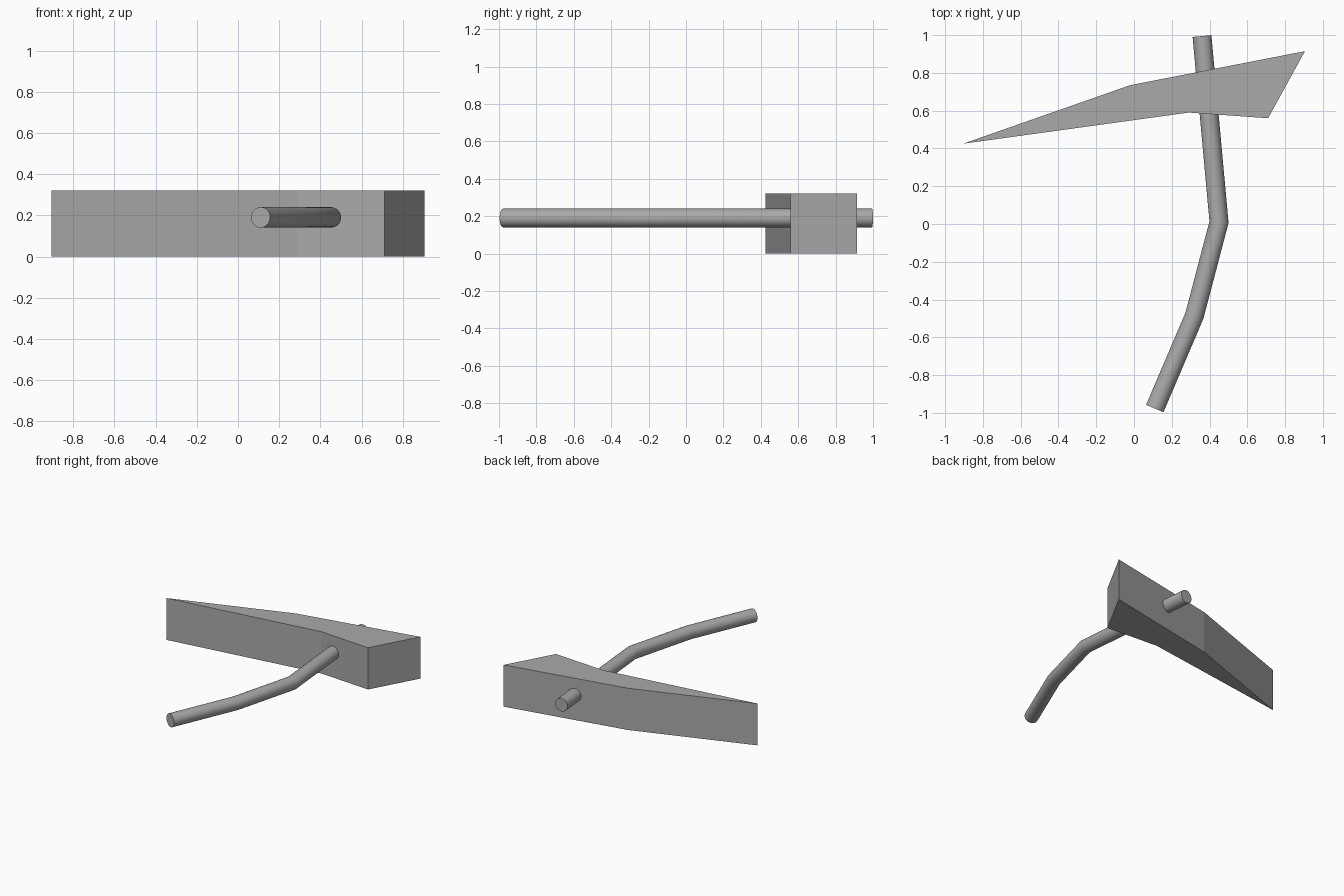
import bpy, bmesh, math
from mathutils import Vector

cube = bpy.data.objects.get("Cube")
if cube:
    bpy.data.objects.remove(cube, do_unlink=True)

grey = bpy.data.materials.new("mid_grey")
grey.use_nodes = True
colour = (0.4, 0.4, 0.4, 1)
grey.diffuse_color = colour
for node in grey.node_tree.nodes:
    if node.type == 'BSDF_PRINCIPLED':
        node.inputs["Base Color"].default_value = colour


def make_object(name, bm):
    bmesh.ops.recalc_face_normals(bm, faces=bm.faces)
    mesh = bpy.data.meshes.new(name)
    bm.to_mesh(mesh)
    bm.free()
    mesh.materials.append(grey)
    obj = bpy.data.objects.new(name, mesh)
    bpy.context.collection.objects.link(obj)
    return obj


# Head: flat-sided blade extruded straight up
HEAD_HEIGHT = 0.32
outline = [(-0.905, 0.425), (0.29, 0.59), (0.71, 0.56), (0.905, 0.915), (-0.02, 0.735)]
bm = bmesh.new()
base = bm.faces.new([bm.verts.new((x, y, 0)) for x, y in outline])
top = bmesh.ops.extrude_face_region(bm, geom=[base], use_keep_orig=True)["geom"]
bmesh.ops.translate(bm, vec=(0, 0, HEAD_HEIGHT),
                    verts=[g for g in top if isinstance(g, bmesh.types.BMVert)])
make_object("pick_head", bm)

# Handle: round bar with mitred bends, swept along a path
RADIUS, SIDES, HANDLE_Z = 0.05, 32, 0.19
path = [Vector((x, y, HANDLE_Z)) for x, y in
        [(0.36, 0.995), (0.45, 0.01), (0.32, -0.485), (0.11, -0.977)]]
steps = [(b - a).normalized() for a, b in zip(path, path[1:])]
up = Vector((0, 0, 1))
bm = bmesh.new()
rings = []
for i, point in enumerate(path):
    before, after = steps[max(i - 1, 0)], steps[min(i, len(steps) - 1)]
    tangent = (before + after).normalized()
    side = tangent.cross(up) / tangent.dot(after)
    ring = []
    for k in range(SIDES):
        a = math.tau * k / SIDES
        ring.append(bm.verts.new(point + RADIUS * (side * math.cos(a) + up * math.sin(a))))
    rings.append(ring)
for lower, upper in zip(rings, rings[1:]):
    for k in range(SIDES):
        n = (k + 1) % SIDES
        bm.faces.new((lower[k], lower[n], upper[n], upper[k]))
bm.faces.new(rings[0])
bm.faces.new(rings[-1])
handle = make_object("bent_handle", bm)

bpy.ops.object.select_all(action='DESELECT')
handle.select_set(True)
bpy.context.view_layer.objects.active = handle
bpy.ops.object.shade_smooth_by_angle(angle=math.radians(30))
